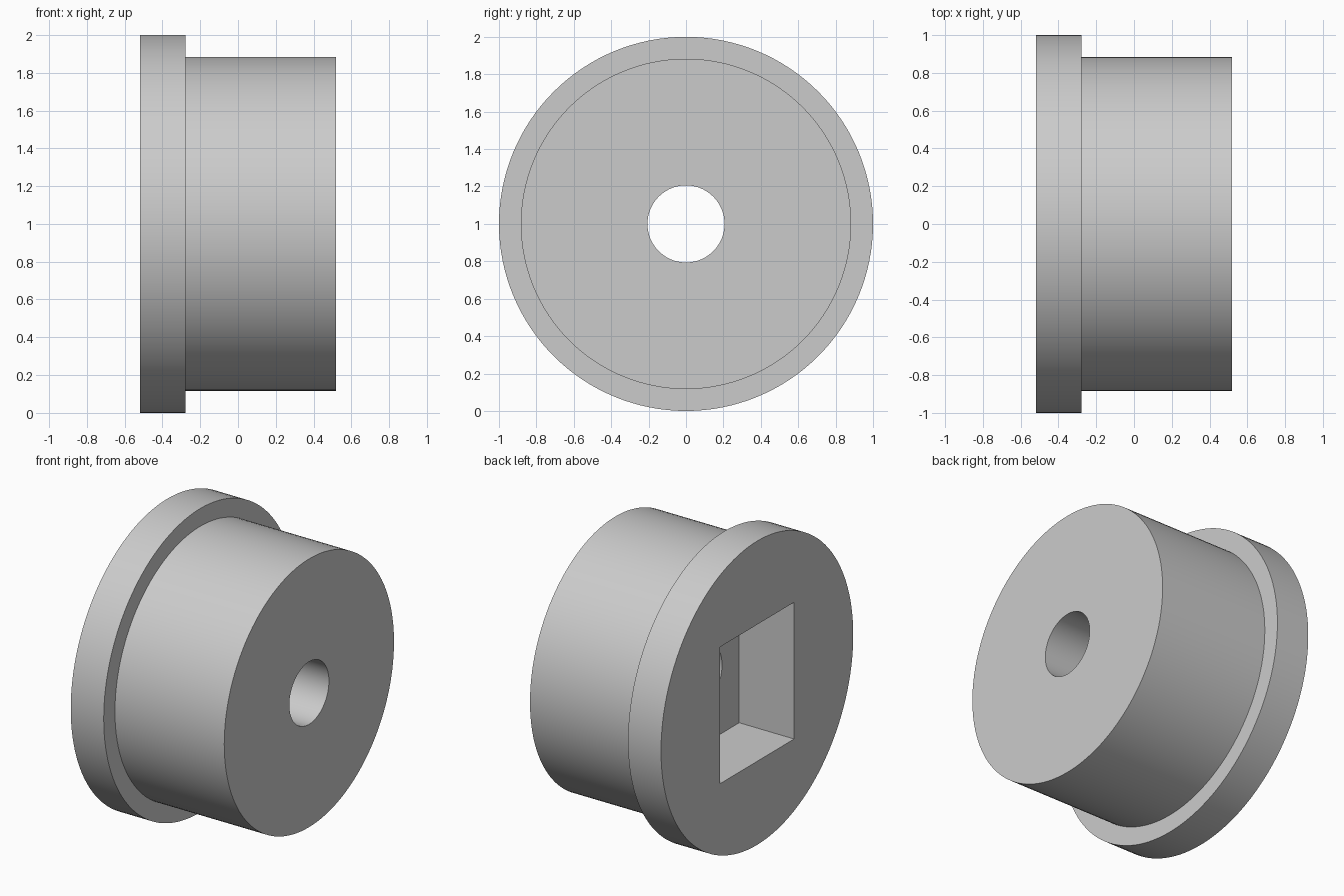
import bpy
import bmesh
from math import tau
from mathutils import Matrix, Vector

default = bpy.data.objects.get("Cube")
if default:
    bpy.data.objects.remove(default, do_unlink=True)

HALF, STEP = 0.518, -0.278            # half length, inner face of the flange
FLANGE_R, BODY_R, BORE_R = 1.0, 0.883, 0.206
POCKET_DEPTH, POCKET_Y, POCKET_Z = 0.40, 0.77, 0.90
SEGMENTS = 128

grey = bpy.data.materials.new("plain grey")
grey.use_nodes = True
colour = (0.6, 0.6, 0.6, 1)
grey.diffuse_color = colour
grey.node_tree.nodes["Principled BSDF"].inputs["Base Color"].default_value = colour


def add_object(name, bm):
    bmesh.ops.recalc_face_normals(bm, faces=bm.faces)
    mesh = bpy.data.meshes.new(name)
    bm.to_mesh(mesh)
    bm.free()
    mesh.materials.append(grey)
    obj = bpy.data.objects.new(name, mesh)
    bpy.context.collection.objects.link(obj)
    obj.location.z = FLANGE_R
    return obj


# Flanged bushing: closed stepped profile turned around the x axis
profile = [(-HALF, BORE_R), (-HALF, FLANGE_R), (STEP, FLANGE_R),
           (STEP, BODY_R), (HALF, BODY_R), (HALF, BORE_R)]
bm = bmesh.new()
verts = [bm.verts.new((x, 0, r)) for x, r in profile]
edges = [bm.edges.new((v, verts[i - 1])) for i, v in enumerate(verts)]
bmesh.ops.spin(bm, geom=verts + edges, cent=(0, 0, 0), axis=(1, 0, 0),
               angle=tau, steps=SEGMENTS, use_merge=True)
bmesh.ops.remove_doubles(bm, verts=bm.verts, dist=1e-5)
bushing = add_object("flanged_bushing", bm)

# Rectangular pocket cut into the flange end
bm = bmesh.new()
bmesh.ops.create_cube(bm, size=1, matrix=Matrix.Translation(Vector((-HALF, 0, 0)))
                      @ Matrix.Diagonal((2 * POCKET_DEPTH, POCKET_Y, POCKET_Z, 1)))
cutter = add_object("pocket_cutter", bm)
cutter.hide_render = True

cut = bushing.modifiers.new("pocket", "BOOLEAN")
cut.operation = "DIFFERENCE"
cut.solver = "EXACT"
cut.object = cutter

bpy.ops.object.select_all(action="DESELECT")
bushing.select_set(True)
bpy.context.view_layer.objects.active = bushing
bpy.ops.object.modifier_apply(modifier=cut.name)
bpy.data.objects.remove(cutter, do_unlink=True)
bpy.ops.object.shade_smooth_by_angle(angle=0.5)
